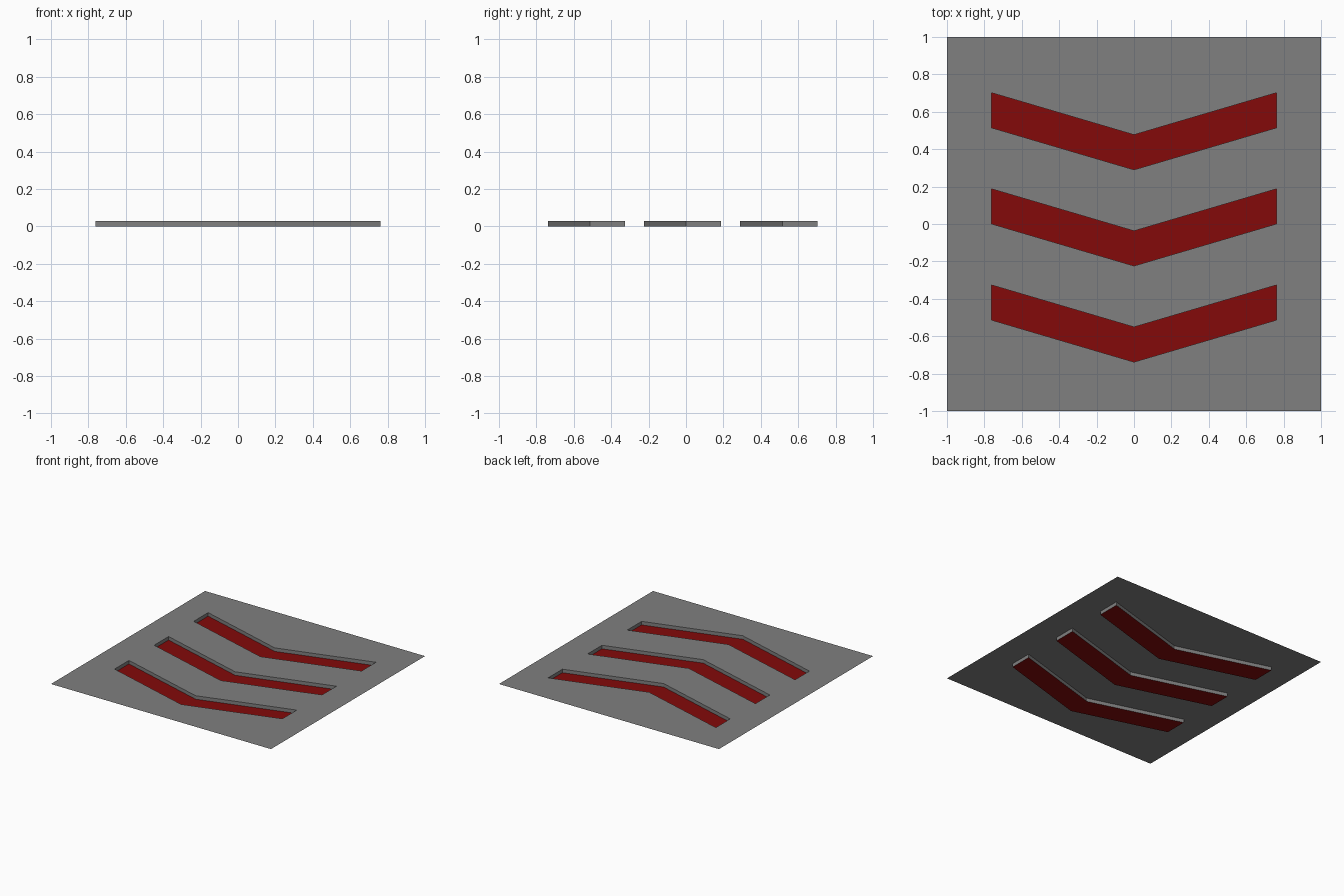
import bpy, bmesh

if "Cube" in bpy.data.objects:
    bpy.data.objects.remove(bpy.data.objects["Cube"])

DEPTH = 0.029          # recess depth, plate sheet sits at this height
HALF_W = 0.763         # chevron half width
DROP = 0.225           # how far the chevron tip dips below its ends
BAND = 0.187           # chevron band height in y
PITCH = 0.514
FIRST = -0.513         # y of lowest chevron's lower outer corner


def material(name, rgb):
    m = bpy.data.materials.new(name)
    m.diffuse_color = (*rgb, 1)
    m.use_nodes = True
    m.node_tree.nodes["Principled BSDF"].inputs["Base Color"].default_value = m.diffuse_color
    return m


grey = material("plate grey", (0.215, 0.215, 0.215))
red = material("chevron red", (0.23, 0.003, 0.003))

# Rows of (outer y, centre y): plate edge, both sides of each chevron, plate edge
rows = [(-1, -1)]
for i in range(3):
    for y in (FIRST + i * PITCH, FIRST + i * PITCH + BAND):
        rows.append((y, y - DROP))
rows.append((1, 1))

# Flat sheet whose grid lines follow the chevrons
bm = bmesh.new()
grid = [[bm.verts.new((x, mid if x == 0 else out, DEPTH))
         for x in (-1, -HALF_W, 0, HALF_W, 1)] for out, mid in rows]
chevrons = []
for r in range(len(rows) - 1):
    for c in range(4):
        f = bm.faces.new((grid[r][c], grid[r][c + 1],
                          grid[r + 1][c + 1], grid[r + 1][c]))
        if r % 2 and c in (1, 2):
            chevrons.append(f)
bm.normal_update()

# Sink the chevrons straight down, leaving grey walls and red floors
bmesh.ops.inset_region(bm, faces=chevrons, thickness=0, depth=0,
                       use_boundary=True)
for v in {v for f in chevrons for v in f.verts}:
    v.co.z = 0
for f in chevrons:
    f.material_index = 1
bm.normal_update()

mesh = bpy.data.meshes.new("chevron_plate")
bm.to_mesh(mesh)
bm.free()
mesh.materials.append(grey)
mesh.materials.append(red)
plate = bpy.data.objects.new("chevron_plate", mesh)
bpy.context.collection.objects.link(plate)
